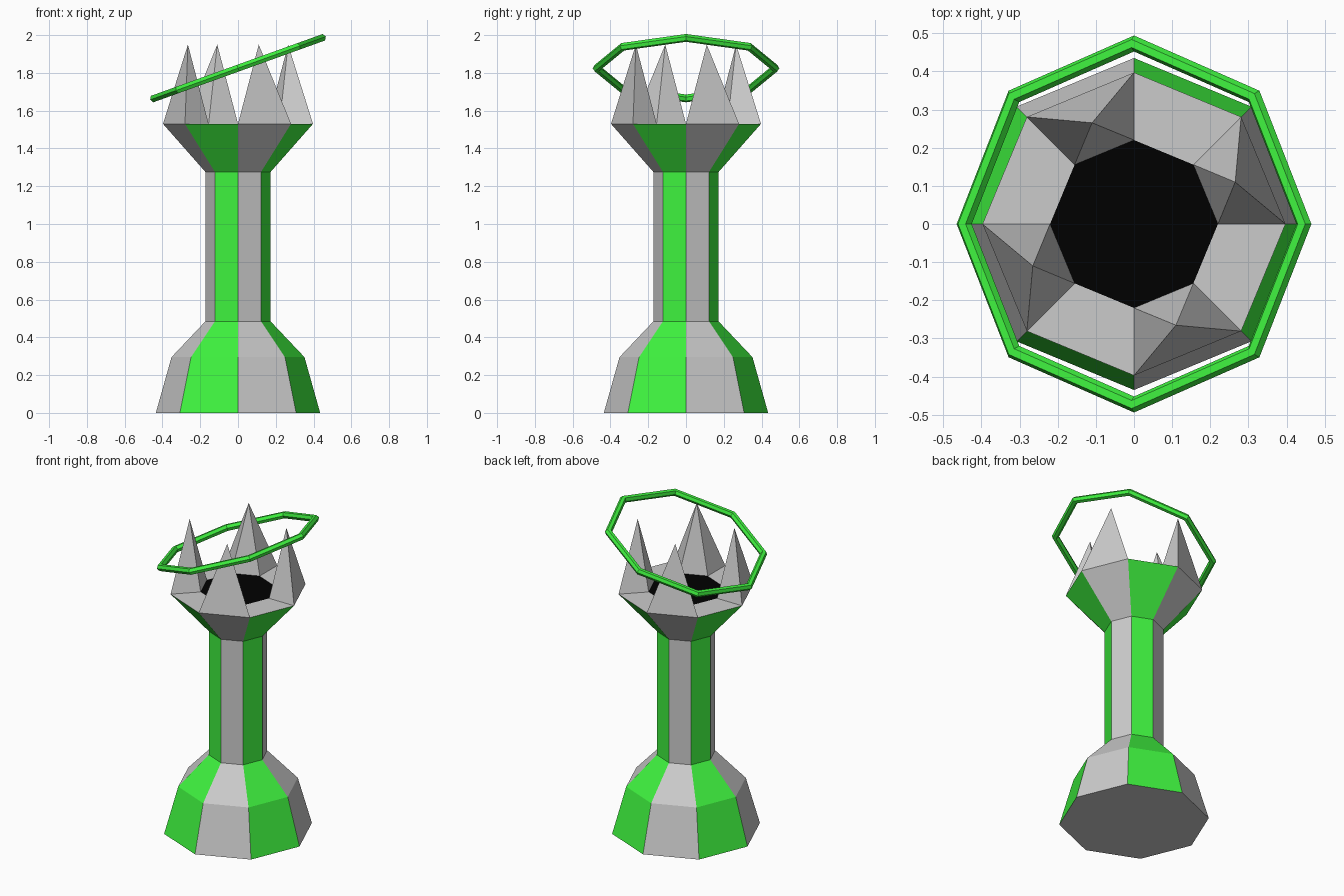
import bpy, bmesh
from math import cos, sin, tau, radians

if "Cube" in bpy.data.objects:
    bpy.data.objects.remove(bpy.data.objects["Cube"])

N = 8


def material(name, rgb):
    m = bpy.data.materials.new(name)
    m.diffuse_color = (*rgb, 1)
    m.use_nodes = True
    m.node_tree.nodes["Principled BSDF"].inputs["Base Color"].default_value = m.diffuse_color
    return m


grey = material("stone_grey", (0.8, 0.8, 0.8))
green = material("green", (0.05, 0.9, 0.05))
black = material("black", (0.0, 0.0, 0.0))


def finish(name, bm, mats):
    bmesh.ops.recalc_face_normals(bm, faces=bm.faces)
    me = bpy.data.meshes.new(name)
    bm.to_mesh(me)
    bm.free()
    for m in mats:
        me.materials.append(m)
    ob = bpy.data.objects.new(name, me)
    bpy.context.collection.objects.link(ob)
    return ob


def ring(bm, r, z):
    return [bm.verts.new((r * cos(tau * k / N), r * sin(tau * k / N), z)) for k in range(N)]


# Pillar: octagonal profile with alternating grey and green panels
bm = bmesh.new()
profile = [(0.435, 0), (0.352, 0.295), (0.172, 0.485), (0.172, 1.275), (0.397, 1.53)]
rings = [ring(bm, r, z) for r, z in profile]
for lo, hi in zip(rings, rings[1:]):
    for k in range(N):
        j = (k + 1) % N
        bm.faces.new((lo[k], lo[j], hi[j], hi[k])).material_index = k % 2
bm.faces.new(rings[0][::-1])

# Crown: flat rim panels alternate with pointed spikes around a black centre
rim, inner = rings[-1], ring(bm, 0.22, 1.53)
for k in range(N):
    j = (k + 1) % N
    quad = (rim[k], rim[j], inner[j], inner[k])
    if k % 2:
        bm.faces.new(quad)
    else:
        a = tau * (k + 0.5) / N
        tip = bm.verts.new((0.287 * cos(a), 0.287 * sin(a), 1.95))
        for i in range(4):
            bm.faces.new((quad[i], quad[(i + 1) % 4], tip))
bm.faces.new(inner).material_index = 2
finish("pillar_with_crown", bm, [grey, green, black])

# Tilted octagonal hoop around the spikes
bpy.ops.mesh.primitive_torus_add(major_segments=N, minor_segments=6,
                                 major_radius=0.473, minor_radius=0.021,
                                 location=(0, 0, 1.825), rotation=(0, radians(-19.8), 0))
hoop = bpy.context.object
hoop.name = "tilted_hoop"
hoop.data.materials.append(green)
for p in hoop.data.polygons:
    p.use_smooth = False
